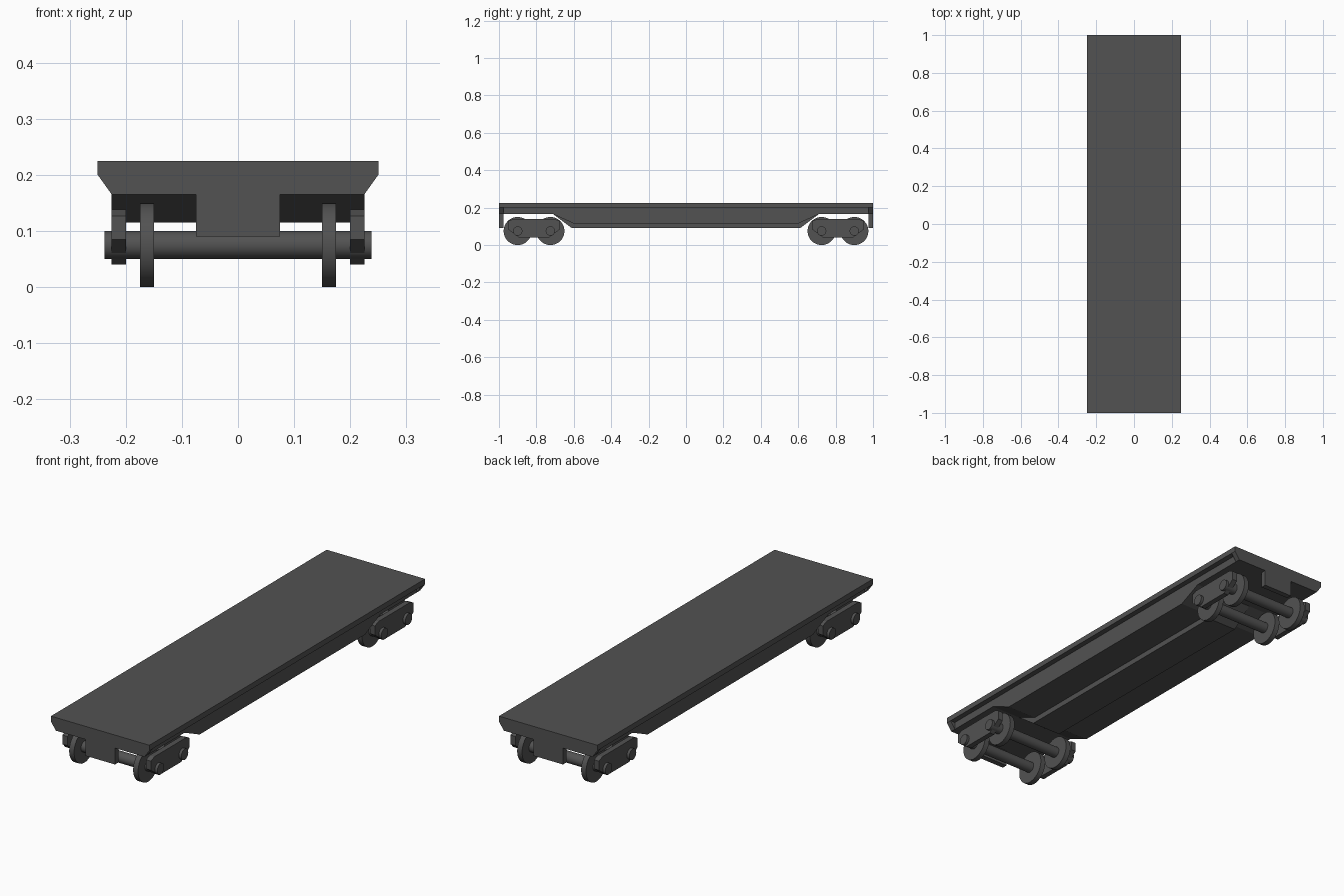
import bpy, bmesh, math
from mathutils import Matrix

if "Cube" in bpy.data.objects:
    bpy.data.objects.remove(bpy.data.objects["Cube"])

grey = bpy.data.materials.new("dark_grey")
grey.diffuse_color = (0.085, 0.085, 0.085, 1)
grey.use_nodes = True
grey.node_tree.nodes["Principled BSDF"].inputs["Base Color"].default_value = grey.diffuse_color


def finish(name, bm):
    bmesh.ops.recalc_face_normals(bm, faces=bm.faces)
    me = bpy.data.meshes.new(name)
    bm.to_mesh(me)
    bm.free()
    ob = bpy.data.objects.new(name, me)
    me.materials.append(grey)
    bpy.context.collection.objects.link(ob)
    return ob


def extrude(name, pts, axis, a, b):
    """Extrude a profile: axis 'x' takes (y, z) points, axis 'y' takes (x, z)."""
    bm = bmesh.new()
    place = (lambda p, d: (d, p[0], p[1])) if axis == 'x' else (lambda p, d: (p[0], d, p[1]))
    face = bm.faces.new([bm.verts.new(place(p, a)) for p in pts])
    new = bmesh.ops.extrude_face_region(bm, geom=[face])['geom']
    off = (b - a, 0, 0) if axis == 'x' else (0, b - a, 0)
    bmesh.ops.translate(bm, vec=off, verts=[v for v in new if isinstance(v, bmesh.types.BMVert)])
    return finish(name, bm)


def cylinder(name, r, x0, x1, y, z):
    bm = bmesh.new()
    m = Matrix.Translation(((x0 + x1) / 2, y, z)) @ Matrix.Rotation(math.pi / 2, 4, 'Y')
    bmesh.ops.create_cone(bm, cap_ends=True, segments=40, radius1=r, radius2=r,
                          depth=x1 - x0, matrix=m)
    for f in bm.faces:
        f.smooth = len(f.verts) == 4
    for e in bm.edges:
        e.smooth = all(f.smooth for f in e.link_faces)
    return finish(name, bm)


def mirrored(half):
    return half + [(-u, v) for u, v in reversed(half)]


# deck slab
extrude("deck", mirrored([(0.25, 0.2), (0.25, 0.225)]), 'y', -1, 1)
# fish-belly body and the deeper centre sill, both rising over the bogies
extrude("body", mirrored([(0.6, 0.115), (0.71, 0.165), (0.985, 0.165), (0.985, 0.2)]),
        'x', -0.225, 0.225)
extrude("centre_sill", mirrored([(0.61, 0.09), (0.71, 0.165)]), 'x', -0.075, 0.075)

# end plates with drop-down coupler block
end = mirrored([(0.075, 0.09), (0.075, 0.165), (0.225, 0.165), (0.25, 0.2), (0.25, 0.225)])
for s in (-1, 1):
    extrude("end_plate", end, 'y', s * 0.975, s)

# bogies
frame = [(0.08, 0.04), (0.14, 0.085), (0.14, 0.127), (0.115, 0.138)]
for s in (-1, 1):
    yc = s * 0.8125
    outline = [(yc + u, v) for u, v in mirrored(frame)]
    for side in (-1, 1):
        extrude("bogie_frame", outline, 'x', side * 0.2, side * 0.225)
    for d in (-0.0875, 0.0875):
        cylinder("axle", 0.025, -0.2375, 0.2375, yc + d, 0.075)
        for xc in (-0.1625, 0.1625):
            cylinder("wheel", 0.075, xc - 0.0125, xc + 0.0125, yc + d, 0.075)
